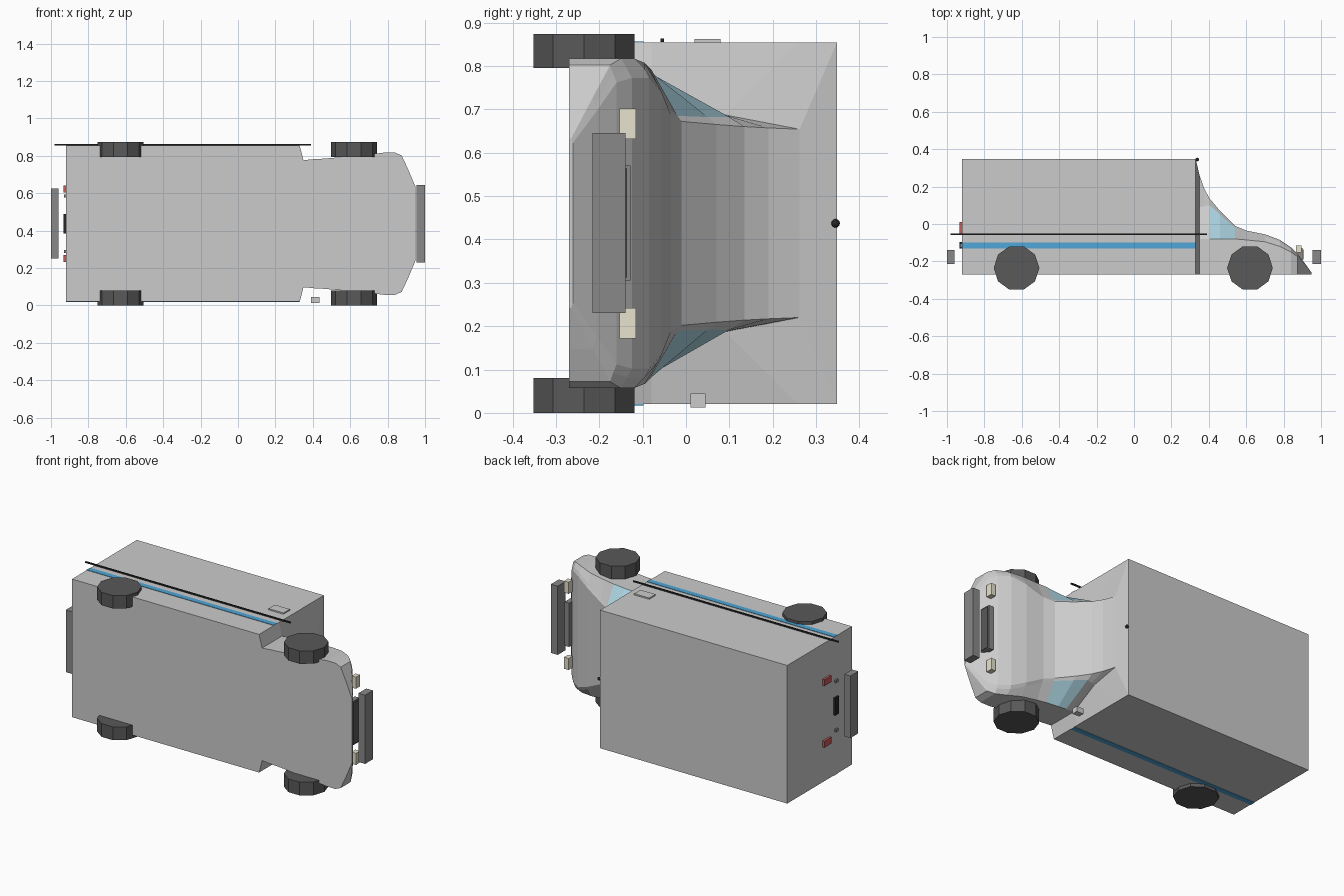
import bpy, bmesh, math

if "Cube" in bpy.data.objects:
    bpy.data.objects.remove(bpy.data.objects["Cube"])

ZC = 0.437  # the van lies on its side: length = x, vehicle up = y, width = z


def mat(name, rgb):
    m = bpy.data.materials.new(name)
    m.diffuse_color = (*rgb, 1)
    m.use_nodes = True
    m.node_tree.nodes["Principled BSDF"].inputs["Base Color"].default_value = m.diffuse_color
    return m


BODY = mat("body_grey", (0.55, 0.55, 0.55))
BLUE = mat("stripe_blue", (0.08, 0.38, 0.68))
GLASS = mat("glass_blue", (0.42, 0.68, 0.78))
RED = mat("lamp_red", (0.55, 0.10, 0.10))
CREAM = mat("lamp_cream", (0.80, 0.77, 0.62))
BLACK = mat("black", (0.02, 0.02, 0.02))
DARK = mat("dark_grey", (0.10, 0.10, 0.10))
TRIM = mat("trim_grey", (0.25, 0.25, 0.25))


def finish(name, bm, *mats):
    bmesh.ops.recalc_face_normals(bm, faces=bm.faces[:])
    me = bpy.data.meshes.new(name)
    bm.to_mesh(me)
    bm.free()
    for m in mats:
        me.materials.append(m)
    ob = bpy.data.objects.new(name, me)
    bpy.context.collection.objects.link(ob)
    return ob


def box(name, xs, ys, zs, m):
    bm = bmesh.new()
    bmesh.ops.create_cube(bm, size=1)
    for v in bm.verts:
        v.co = [(a + b) / 2 + c * (b - a) for c, (a, b) in zip(v.co, (xs, ys, zs))]
    return finish(name, bm, m)


def pair(name, xs, ys, h0, h1, m):
    """Two boxes mirrored across the van's centre plane."""
    box(name + "_a", xs, ys, (ZC - h1, ZC - h0), m)
    box(name + "_b", xs, ys, (ZC + h0, ZC + h1), m)


# Body: one loft of cross-sections from cargo box to nose
# x, lower half width, belt y, mid y, mid half width, top y, top half width
SECTIONS = [
    (-0.92, 0.417, -0.08, 0.26, 0.417, 0.348, 0.417),
    (0.33, 0.417, -0.08, 0.26, 0.417, 0.348, 0.417),
    (0.35, 0.340, -0.08, 0.09, 0.250, 0.262, 0.217),
    (0.375, 0.342, -0.08, 0.095, 0.248, 0.190, 0.220),
    (0.405, 0.345, -0.08, 0.10, 0.245, 0.135, 0.223),
    (0.46, 0.348, -0.08, 0.05, 0.245, 0.070, 0.228),
    (0.54, 0.355, -0.08, -0.02, 0.248, -0.010, 0.235),
    (0.60, 0.360, -0.085, -0.045, 0.27, -0.035, 0.250),
    (0.70, 0.370, -0.095, -0.065, 0.32, -0.055, 0.300),
    (0.78, 0.380, -0.12, -0.095, 0.355, -0.085, 0.335),
    (0.84, 0.380, -0.15, -0.135, 0.355, -0.125, 0.335),
    (0.875, 0.365, -0.175, -0.168, 0.345, -0.160, 0.325),
    (0.91, 0.290, -0.215, -0.210, 0.275, -0.205, 0.260),
    (0.95, 0.195, -0.265, -0.263, 0.190, -0.261, 0.185),
]
bm = bmesh.new()
rings = []
for x, hb, yb, ym, hm, yt, ht in SECTIONS:
    half = [(-0.27, hb), (yb, hb), (ym, hm), (yt, ht)]
    pts = half + [(y, -h) for y, h in reversed(half)]
    rings.append([bm.verts.new((x, y, ZC + h)) for y, h in pts])
for i, (a, b) in enumerate(zip(rings, rings[1:])):
    for k in range(8):
        f = bm.faces.new((a[k], a[(k + 1) % 8], b[(k + 1) % 8], b[k]))
        if i in (4, 5) and k in (1, 5):  # side windows
            f.material_index = 1
bm.faces.new(rings[0])
bm.faces.new(rings[-1])
finish("van_body", bm, BODY, GLASS)

# Ten-sided wheels, flat side facing up
for end, x in (("rear", -0.628), ("front", 0.62)):
    for side, z0, z1 in (("a", 0.0, 0.08), ("b", 0.795, 0.873)):
        bm = bmesh.new()
        loops = []
        for z in (z0, z1):
            loops.append([bm.verts.new((x + 0.122 * math.cos(math.pi * i / 5),
                                        -0.235 + 0.122 * math.sin(math.pi * i / 5), z))
                          for i in range(10)])
            bm.faces.new(loops[-1])
        lo, hi = loops
        for i in range(10):
            j = (i + 1) % 10
            bm.faces.new((lo[i], lo[j], hi[j], hi[i]))
        finish(f"{end}_wheel_{side}", bm, DARK)

# Bumpers, grille and lamps
box("front_bumper", (0.955, 1.0), (-0.215, -0.14), (0.23, 0.645), TRIM)
box("rear_bumper", (-1.0, -0.96), (-0.215, -0.14), (0.25, 0.625), TRIM)
box("grille", (0.87, 0.90), (-0.20, -0.128), (0.305, 0.57), TRIM)
box("grille_inset", (0.895, 0.905), (-0.19, -0.136), (0.312, 0.563), DARK)
pair("headlight", (0.865, 0.895), (-0.153, -0.115), 0.195, 0.265, CREAM)
pair("tail_light", (-0.933, -0.915), (-0.055, 0.01), 0.167, 0.205, RED)
pair("reverse_light", (-0.930, -0.915), (-0.125, -0.105), 0.140, 0.157, TRIM)
box("number_plate", (-0.932, -0.915), (-0.13, -0.095), (0.385, 0.49), BLACK)

# Side stripes, rail, hatch plate, mirror and roof knob
pair("side_stripe", (-0.92, 0.33), (-0.13, -0.098), 0.41, 0.4195, BLUE)
box("side_rail", (-0.98, 0.39), (-0.059, -0.051), (0.855, 0.863), BLACK)
box("side_hatch", (0.19, 0.29), (0.02, 0.08), (0.852, 0.862), BODY)
box("side_mirror", (0.39, 0.435), (0.01, 0.045), (0.013, 0.045), BODY)
bm = bmesh.new()
bmesh.ops.create_uvsphere(bm, u_segments=10, v_segments=6, radius=0.01)
bmesh.ops.translate(bm, verts=bm.verts[:], vec=(0.338, 0.345, ZC))
finish("roof_knob", bm, BLACK)
